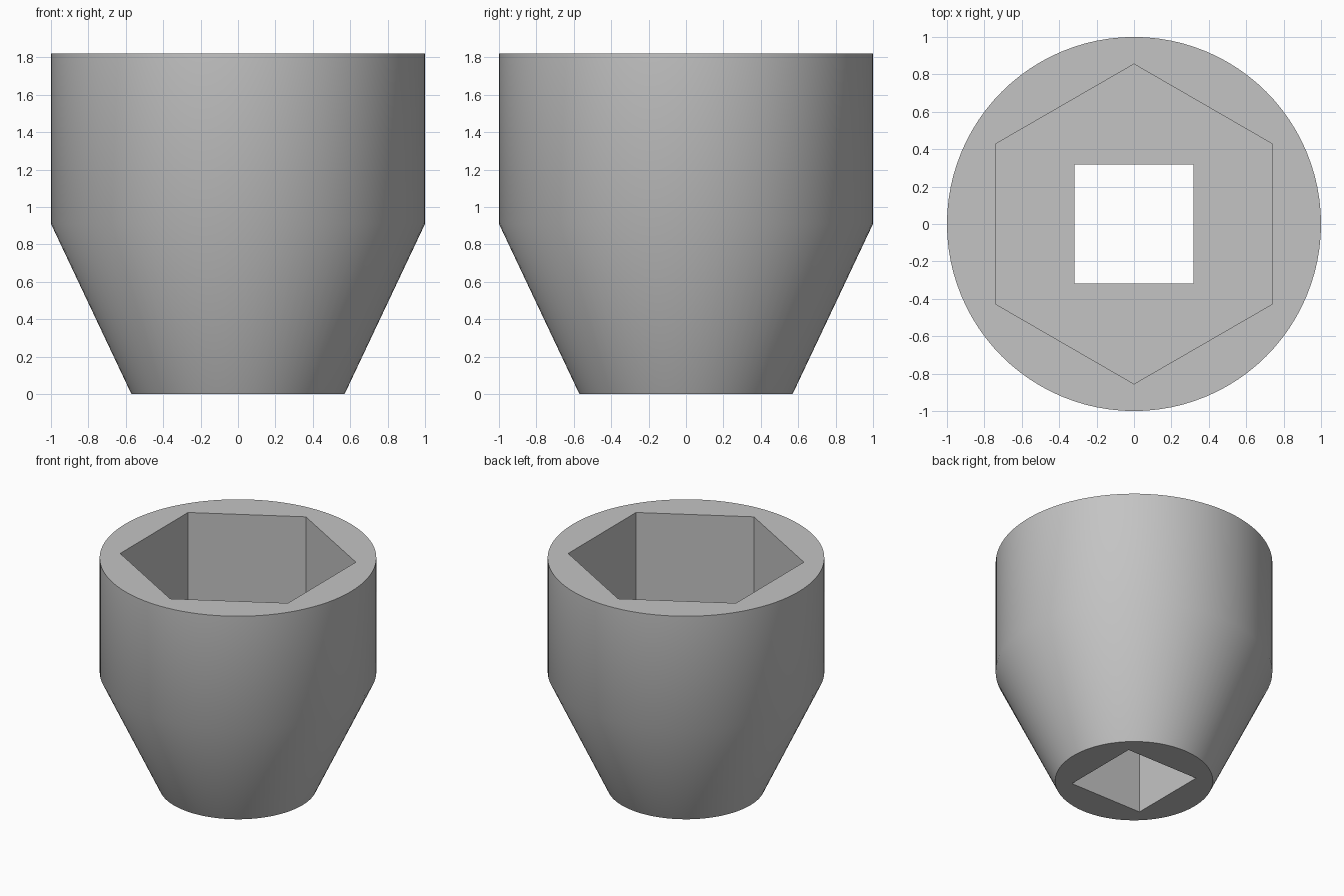
import bpy, bmesh, math

if "Cube" in bpy.data.objects:
    bpy.data.objects.remove(bpy.data.objects["Cube"])

bm = bmesh.new()


def ring(sides, radius, z, turn=0.0):
    """Closed loop of vertices on a regular polygon."""
    return [bm.verts.new((radius * math.cos(turn + math.tau * i / sides),
                          radius * math.sin(turn + math.tau * i / sides), z))
            for i in range(sides)]


def wall(low, high):
    """Quads between two matching loops."""
    n = len(low)
    for i in range(n):
        j = (i + 1) % n
        bm.faces.new((low[i], low[j], high[j], high[i]))


def flat_ring(outer, inner):
    """Flat face between an outer loop and a hole."""
    edges = []
    for loop in (outer, inner):
        for a, b in zip(loop, loop[1:] + loop[:1]):
            edges.append(bm.edges.get((a, b)))
    bmesh.ops.triangle_fill(bm, use_beauty=True, edges=edges, normal=(0, 0, 1))


SEG = 96
TOP, SHOULDER = 1.82, 0.91

# Round outside: tapered foot and straight upper body
foot = ring(SEG, 0.57, 0)
shoulder = ring(SEG, 1.0, SHOULDER)
rim = ring(SEG, 1.0, TOP)
wall(foot, shoulder)
wall(shoulder, rim)

# Hexagonal socket, open at the top
hex_floor = ring(6, 0.855, SHOULDER, math.pi / 2)
hex_top = ring(6, 0.855, TOP, math.pi / 2)
wall(hex_floor, hex_top)

# Square drive hole through the foot
square_low = ring(4, 0.318 * math.sqrt(2), 0, math.pi / 4)
square_high = ring(4, 0.318 * math.sqrt(2), SHOULDER, math.pi / 4)
wall(square_low, square_high)

# Flat rim, socket floor and underside
flat_ring(rim, hex_top)
flat_ring(hex_floor, square_high)
flat_ring(foot, square_low)
bmesh.ops.recalc_face_normals(bm, faces=bm.faces[:])

mesh = bpy.data.meshes.new("socket_body")
bm.to_mesh(mesh)
bm.free()
socket = bpy.data.objects.new("socket_body", mesh)
bpy.context.collection.objects.link(socket)

# Plain grey metal
grey = bpy.data.materials.new("grey_metal")
grey.diffuse_color = (0.55, 0.55, 0.55, 1)
grey.use_nodes = True
grey.node_tree.nodes["Principled BSDF"].inputs["Base Color"].default_value = grey.diffuse_color
mesh.materials.append(grey)

bpy.context.view_layer.objects.active = socket
socket.select_set(True)
bpy.ops.object.shade_smooth_by_angle(angle=math.radians(30))
